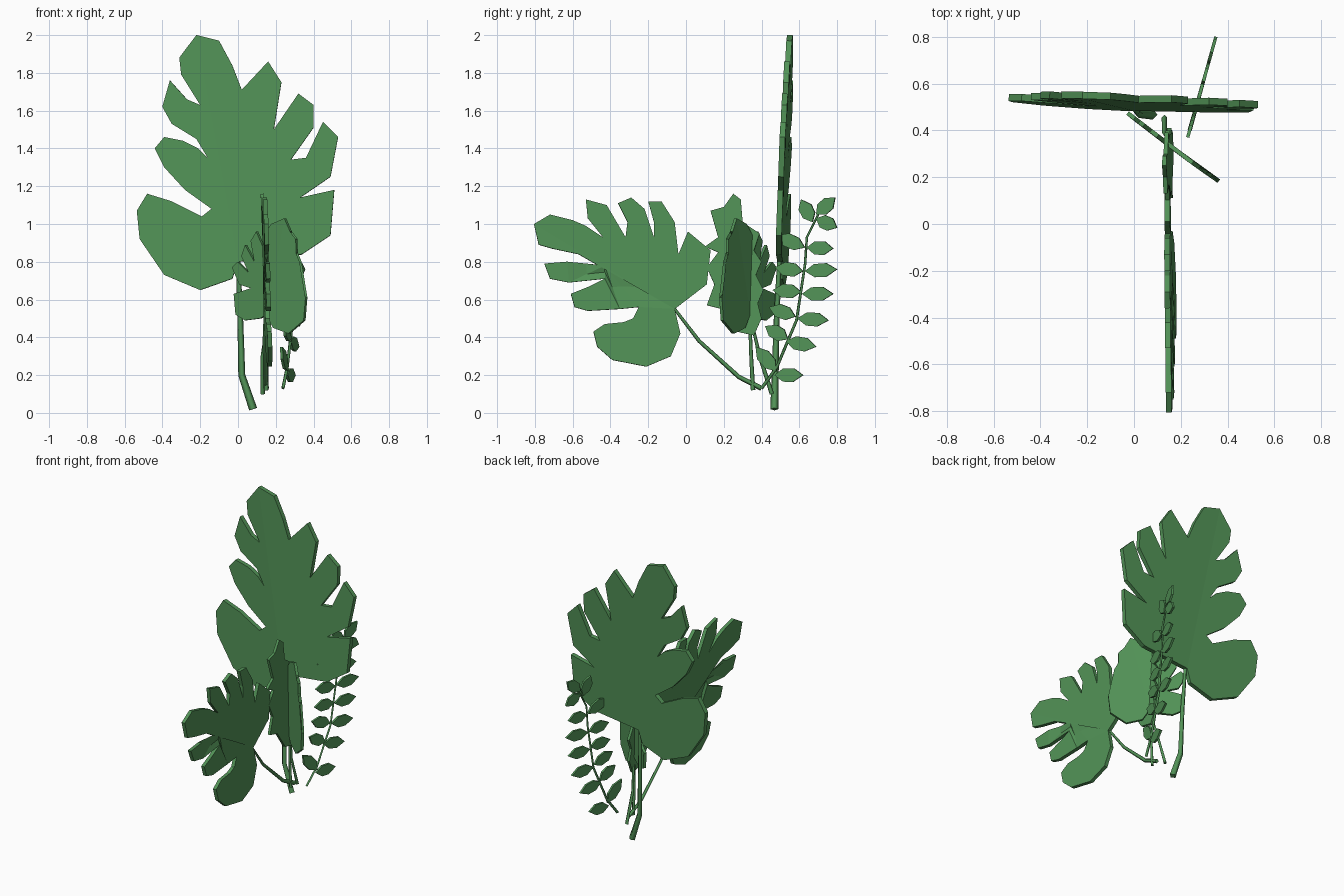
import bpy, bmesh
from mathutils import Vector

green = bpy.data.materials.new("leaf_green")
green.diffuse_color = (0.085, 0.29, 0.095, 1)


def finish(name, bm, thickness):
    me = bpy.data.meshes.new(name)
    bm.to_mesh(me)
    bm.free()
    me.materials.append(green)
    ob = bpy.data.objects.new(name, me)
    bpy.context.collection.objects.link(ob)
    mod = ob.modifiers.new("thickness", 'SOLIDIFY')
    mod.thickness = thickness
    mod.offset = 0
    return ob


def leaf(name, pts, tip, place, normal, fold, thickness):
    """Lobed blade of two halves, folded along the line from base (first point) to tip."""
    bm = bmesh.new()
    base = Vector(pts[0])
    axis = (Vector(pts[tip]) - base).normalized()
    verts = []
    for p in pts:
        d = Vector(p) - base
        dist = abs(d.x * axis.y - d.y * axis.x)
        verts.append(bm.verts.new(Vector(place(*p)) + Vector(normal) * dist * fold))
    bm.faces.new(verts[:tip + 1])
    bm.faces.new(verts[tip:] + verts[:1])
    bmesh.ops.triangulate(bm, faces=bm.faces[:])
    bmesh.ops.recalc_face_normals(bm, faces=bm.faces[:])
    return finish(name, bm, thickness)


def stem(name, path, r0, r1):
    """Four-sided tapering stalk along a path."""
    cu = bpy.data.curves.new(name, 'CURVE')
    cu.dimensions = '3D'
    cu.bevel_depth = 1
    cu.bevel_resolution = 0
    cu.use_fill_caps = True
    sp = cu.splines.new('POLY')
    sp.points.add(len(path) - 1)
    for i, p in enumerate(path):
        sp.points[i].co = (*p, 1)
        sp.points[i].radius = r0 + (r1 - r0) * i / (len(path) - 1)
    cu.materials.append(green)
    bpy.context.collection.objects.link(bpy.data.objects.new(name, cu))


# Large upright leaf
large = [(0, .80), (-.03, .71), (-.20, .65), (-.39, .73), (-.52, .92), (-.535, 1.07),
         (-.48, 1.16), (-.35, 1.12), (-.19, 1.04), (-.14, 1.08), (-.28, 1.18), (-.39, 1.30),
         (-.44, 1.40), (-.39, 1.46), (-.29, 1.44), (-.21, 1.40), (-.16, 1.35), (-.22, 1.45),
         (-.35, 1.53), (-.40, 1.62), (-.36, 1.76), (-.27, 1.66), (-.20, 1.63), (-.30, 1.79),
         (-.31, 1.88), (-.22, 2.00), (-.10, 1.97), (-.03, 1.84), (.02, 1.71), (.16, 1.86),
         (.23, 1.75), (.19, 1.50), (.32, 1.69), (.40, 1.63), (.40, 1.51), (.28, 1.34),
         (.36, 1.35), (.45, 1.54), (.53, 1.46), (.49, 1.25), (.33, 1.14), (.51, 1.18),
         (.49, .94), (.34, .84)]
leaf("large_leaf", large, 25,
     lambda x, z: (x, .507 - .045 * x + .035 * (z - 1.05), z), (0, 1, 0), .02, .03)
stem("large_leaf_stem", [(.08, .468, .02), (.02, .472, .2), (.012, .48, .5), (0, .495, .82)], .022, .012)

# Side leaf reaching forward
side = [(-.06, .55), (-.03, .42), (-.08, .30), (-.21, .245), (-.39, .28), (-.47, .35),
        (-.49, .43), (-.43, .47), (-.33, .48), (-.28, .50), (-.25, .56), (-.35, .55),
        (-.52, .54), (-.59, .56), (-.61, .63), (-.51, .67), (-.43, .71), (-.62, .69),
        (-.72, .71), (-.75, .79), (-.63, .80), (-.43, .78), (-.57, .84), (-.71, .87),
        (-.78, .89), (-.805, 1.0), (-.72, 1.05), (-.60, 1.02), (-.53, .99), (-.44, .93),
        (-.52, 1.03), (-.53, 1.13), (-.42, 1.10), (-.32, .93), (-.31, 1.01), (-.36, 1.11),
        (-.29, 1.14), (-.22, 1.08), (-.17, .93), (-.17, 1.01), (-.20, 1.12), (-.13, 1.12),
        (-.06, 1.01), (-.04, .84), (.01, .96), (.13, .86), (.11, .68)]
leaf("side_leaf", side, 25,
     lambda y, z: (.145 - .03 * (z - .6) - .02 * y, y, z), (1, 0, 0), .02, .024)
stem("side_leaf_stem", [(.15, .40, .13), (.145, .28, .19), (.14, .07, .38), (.145, -.06, .55)], .014, .008)

# Small leaf set on the diagonal
small = [(.155, .52), (.12, .50), (.04, .49), (-.01, .52), (-.02, .63), (.07, .66),
         (.01, .68), (-.03, .77), (0, .80), (.06, .74), (.02, .83), (.04, .89),
         (.09, .80), (.07, .91), (.10, .96), (.14, .87), (.14, .94), (.18, 1.0),
         (.25, 1.03), (.28, .96), (.25, .88), (.31, .92), (.31, .85), (.27, .77),
         (.33, .80), (.31, .73), (.26, .65), (.33, .65), (.36, .61), (.35, .49),
         (.27, .42), (.19, .45)]
leaf("diagonal_leaf", small, 18,
     lambda x, z: (x, .448 - .744 * x, z), (.6, .8, 0), .02, .018)
stem("diagonal_leaf_stem", [(.15, .355, .12), (.15, .345, .3), (.155, .335, .55)], .012, .008)

# Small leaf behind it, facing sideways
rear = [(.36, .41), (.27, .43), (.19, .55), (.11, .57), (.15, .68), (.11, .77),
        (.17, .85), (.10, .88), (.17, .93), (.13, 1.07), (.20, 1.09), (.25, 1.16),
        (.29, 1.13), (.30, 1.01), (.39, .95), (.36, .86), (.40, .80), (.37, .73),
        (.41, .65), (.38, .58), (.40, .50)]
leaf("rear_leaf", rear, 11,
     lambda y, z: (.145 - .04 * (z - .75), y, z), (1, 0, 0), .02, .018)
stem("rear_leaf_stem", [(.13, .455, .1), (.13, .39, .3), (.15, .355, .45)], .012, .008)


# Frond with paired leaflets, all in one slanted plane
def frond_place(y, z):
    return Vector((.235 + .28 * (y - .39), y, z))


stem("frond_stem", [frond_place(*p) for p in
     [(.40, .13), (.48, .24), (.585, .49), (.63, .785), (.64, .93), (.70, 1.05)]], .009, .006)

leaflets = [(.47, .20, .62, .20), (.53, .38, .69, .35), (.59, .50, .755, .49),
            (.615, .63, .78, .63), (.63, .75, .80, .76), (.64, .875, .78, .87),
            (.69, 1.03, .80, .98), (.69, 1.05, .79, 1.14), (.48, .22, .37, .35),
            (.54, .39, .42, .46), (.58, .51, .44, .56), (.61, .64, .46, .65),
            (.62, .75, .47, .77), (.63, .875, .48, .94), (.67, 1.01, .61, 1.13)]
bm = bmesh.new()
for y0, z0, y1, z1 in leaflets:
    a, d = Vector((y0, z0)), Vector((y1 - y0, z1 - z0))
    side_dir = Vector((-d.y, d.x)).normalized()
    ring = [a + d * t + side_dir * w for t, w in
            [(0, 0), (.3, .035), (.68, .036), (1, 0), (.65, -.036), (.3, -.035)]]
    bm.faces.new([bm.verts.new(frond_place(*p)) for p in ring])
bmesh.ops.recalc_face_normals(bm, faces=bm.faces[:])
finish("frond_leaflets", bm, .014)
